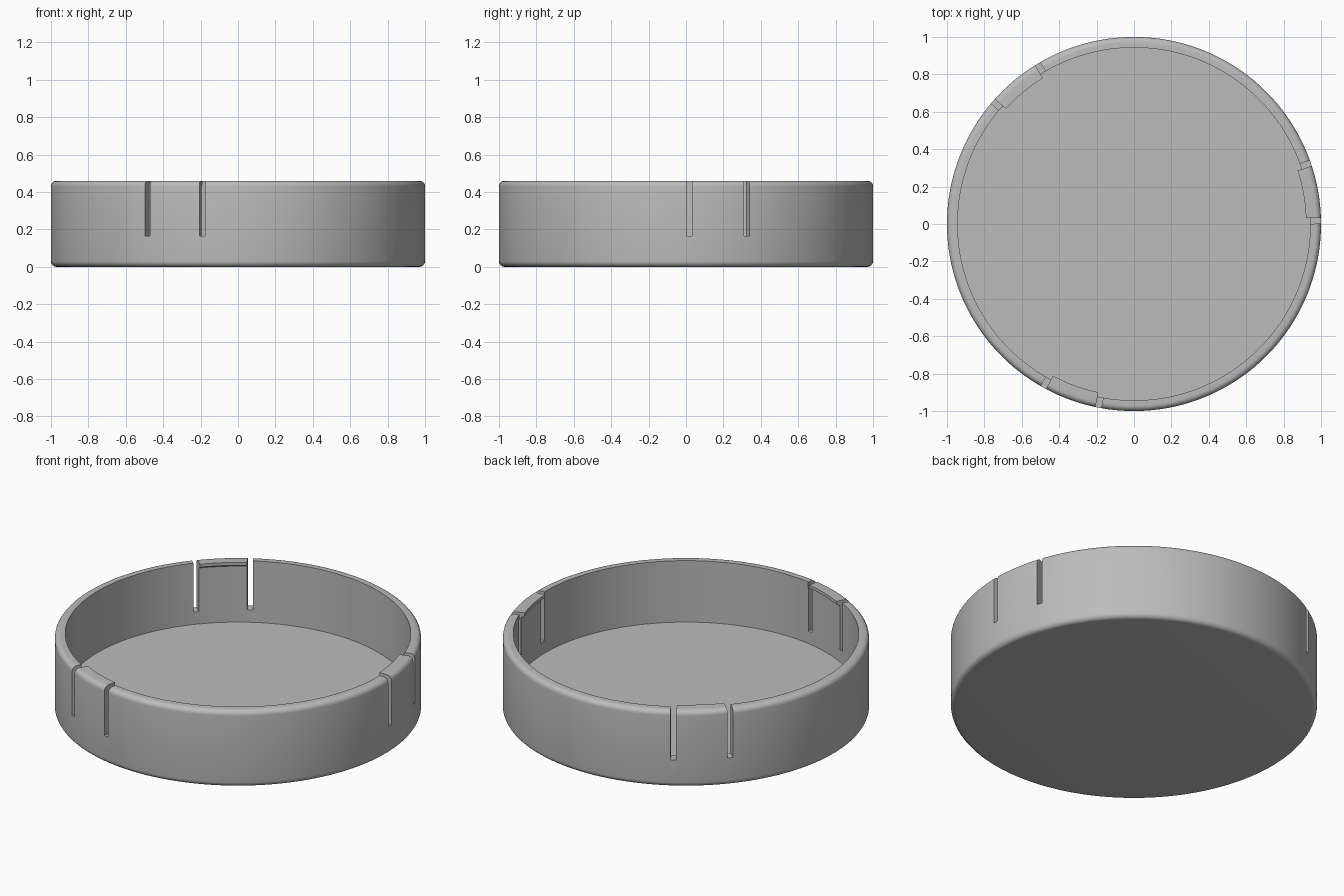
import bpy, bmesh, math
from mathutils import Matrix

if "Cube" in bpy.data.objects:
    bpy.data.objects.remove(bpy.data.objects["Cube"])

R, WALL, LIP, H, FLOOR = 1.0, 0.943, 0.92, 0.46, 0.09
FIL = 0.03          # outer fillet radius
SEG = 180           # one station every 2 degrees

mat = bpy.data.materials.new("plain grey")
mat.diffuse_color = (0.5, 0.5, 0.5, 1)
mat.use_nodes = True
mat.node_tree.nodes["Principled BSDF"].inputs["Base Color"].default_value = mat.diffuse_color


def arc(cx, cz, a0, a1, n=6):
    """Fillet points between two angles in degrees."""
    out = []
    for i in range(n + 1):
        a = math.radians(a0 + (a1 - a0) * i / n)
        out.append((cx + FIL * math.cos(a), cz + FIL * math.sin(a)))
    return out


def profile(inner):
    """Cap section from the base edge, over the rim, down to the floor."""
    return (arc(R - FIL, FIL, -90, 0) + arc(R - FIL, H - FIL, 0, 90)
            + [(inner, H), (inner, H - 0.018), (WALL, H - 0.033), (WALL, FLOOR)])


# Cap body: swept section, with the snap lip only on the three tab sectors
bm = bmesh.new()
rings = []
for i in range(SEG):
    deg = i * 360 / SEG
    a = math.radians(deg)
    inner = LIP if 2 <= deg % 120 <= 18 else WALL
    rings.append([bm.verts.new((r * math.cos(a), r * math.sin(a), z))
                  for r, z in profile(inner)])
for i in range(SEG):
    p, q = rings[i], rings[(i + 1) % SEG]
    for j in range(len(p) - 1):
        bm.faces.new((p[j], q[j], q[j + 1], p[j + 1]))
bm.faces.new([r[0] for r in reversed(rings)])   # underside
bm.faces.new([r[-1] for r in rings])            # inside floor
bmesh.ops.recalc_face_normals(bm, faces=bm.faces)
me = bpy.data.meshes.new("cap_body")
bm.to_mesh(me)
bm.free()
cap = bpy.data.objects.new("cap_body", me)
bpy.context.collection.objects.link(cap)
me.materials.append(mat)

# Slot cutter: radial boxes on both sides of each tab
bm = bmesh.new()
for k in range(3):
    for deg in (1, 19):
        m = (Matrix.Rotation(math.radians(k * 120 + deg), 4, 'Z')
             @ Matrix.Translation((0.97, 0, 0.165 + 0.25))
             @ Matrix.Diagonal((0.2, 0.031, 0.5, 1)))
        bmesh.ops.create_cube(bm, size=1, matrix=m)
cme = bpy.data.meshes.new("slot_cutter")
bm.to_mesh(cme)
bm.free()
cutter = bpy.data.objects.new("slot_cutter", cme)
bpy.context.collection.objects.link(cutter)
cme.materials.append(mat)
cutter.hide_render = True

mod = cap.modifiers.new("slots", 'BOOLEAN')
mod.operation = 'DIFFERENCE'
mod.solver = 'EXACT'
mod.object = cutter
bpy.context.view_layer.objects.active = cap
cap.select_set(True)
bpy.ops.object.modifier_apply(modifier="slots")
bpy.data.objects.remove(cutter)
bpy.ops.object.shade_smooth_by_angle(angle=math.radians(28))
